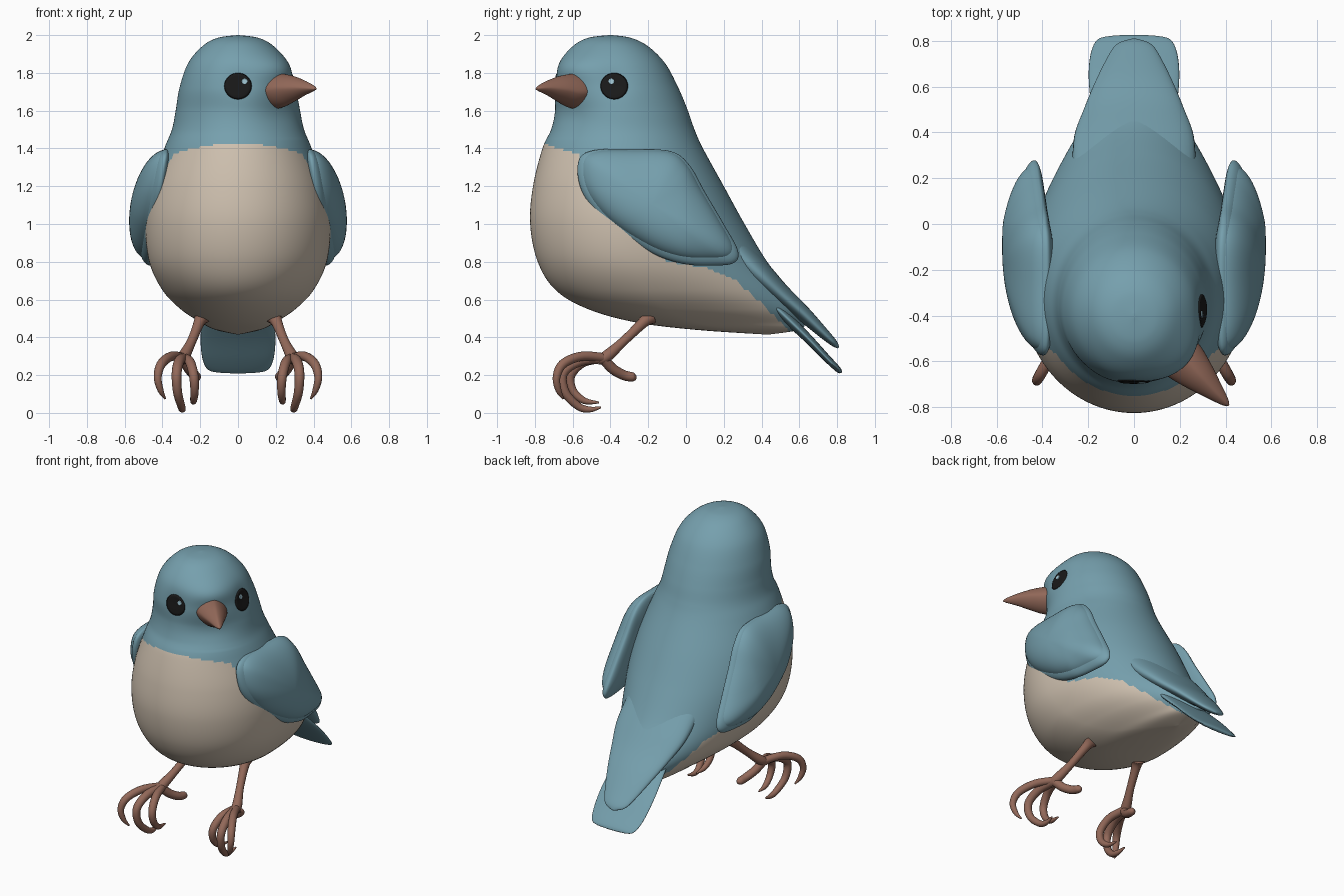
import bpy, bmesh, math
from mathutils import Vector
from mathutils.bvhtree import BVHTree

if "Cube" in bpy.data.objects:
    bpy.data.objects.remove(bpy.data.objects["Cube"], do_unlink=True)


def material(name, colour):
    mat = bpy.data.materials.new(name)
    mat.use_nodes = True
    mat.diffuse_color = (*colour, 1)
    for node in mat.node_tree.nodes:
        if node.type == "BSDF_PRINCIPLED":
            node.inputs["Base Color"].default_value = (*colour, 1)
            node.inputs["Roughness"].default_value = 0.7
    return mat


blue = material("feather blue", (0.18, 0.35, 0.42))
cream = material("belly cream", (0.62, 0.53, 0.43))
brown = material("beak brown", (0.29, 0.14, 0.10))
black = material("eye black", (0.01, 0.01, 0.01))
glint = material("eye glint", (0.35, 0.56, 0.65))


def smooth(rows, steps, closed=False):
    """Run a smooth curve through rows of numbers."""
    pts = [Vector(r) for r in rows]
    count = len(pts)
    spans = count if closed else count - 1
    pick = (lambda i: pts[i % count]) if closed else (lambda i: pts[max(0, min(count - 1, i))])
    out = []
    for i in range(spans):
        a, b, c, d = (pick(i + k) for k in (-1, 0, 1, 2))
        for s in range(steps):
            t = s / steps
            out.append((b * 2 + (c - a) * t + (a * 2 - b * 5 + c * 4 - d) * t * t
                        + (b * 3 - a - c * 3 + d) * t * t * t) * 0.5)
    if not closed:
        out.append(pts[-1])
    return out


def skin(name, rings, mats):
    """Join closed rings of points into a smooth, capped surface."""
    n = len(rings[0])
    verts = [p for ring in rings for p in ring]
    faces = [(i * n + j, i * n + (j + 1) % n, (i + 1) * n + (j + 1) % n, (i + 1) * n + j)
             for i in range(len(rings) - 1) for j in range(n)]
    faces += [tuple(range(n)), tuple(range(len(verts) - n, len(verts)))]
    mesh = bpy.data.meshes.new(name)
    mesh.from_pydata(verts, [], faces)
    bm = bmesh.new()
    bm.from_mesh(mesh)
    bmesh.ops.recalc_face_normals(bm, faces=bm.faces)
    bm.to_mesh(mesh)
    bm.free()
    for mat in mats:
        mesh.materials.append(mat)
    for poly in mesh.polygons:
        poly.use_smooth = True
    obj = bpy.data.objects.new(name, mesh)
    bpy.context.collection.objects.link(obj)
    return obj


def sweep(name, rows, mat, steps=6, sides=20, power=1.0):
    """Sweep an oval along a path; rows are x, y, z, half width, half thickness."""
    path = smooth(rows, steps)
    rings = []
    for i, p in enumerate(path):
        along = (path[min(i + 1, len(path) - 1)].xyz - path[max(i - 1, 0)].xyz).normalized()
        side = (Vector((1, 0, 0)) - along * along.x).normalized()
        up = along.cross(side)
        ring = []
        for k in range(sides):
            a = math.tau * k / sides
            c, s = math.cos(a), math.sin(a)
            ring.append(p.xyz + side * math.copysign(abs(c) ** power, c) * max(p[3], 0.002)
                        + up * math.copysign(abs(s) ** power, s) * max(p[4], 0.002))
        rings.append(ring)
    return skin(name, rings, [mat])


def bump(distance, size):
    return math.exp(-(distance / size) ** 2)


# Body and head: level sections of height, front, middle, back, half width
sections = [
    (2.0, -.41, -.40, -.39, .005), (1.985, -.52, -.40, -.29, .11), (1.94, -.60, -.39, -.20, .19),
    (1.85, -.67, -.385, -.11, .265), (1.72, -.70, -.375, -.04, .31), (1.6, -.695, -.36, .01, .33),
    (1.5, -.715, -.35, .045, .35), (1.4, -.76, -.34, .09, .39), (1.2, -.81, -.32, .20, .46),
    (1.0, -.825, -.30, .31, .49), (.8, -.785, -.27, .43, .47), (.65, -.69, -.2, .55, .40),
    (.55, -.52, -.1, .62, .305), (.48, -.27, .05, .63, .2), (.44, .05, .25, .6, .12),
    (.415, .42, .43, .44, .005)]
head = Vector((0, -.38, 0))
facing = Vector((1, -1, 0)).normalized()
rings = []
for z, front, middle, back, width in smooth(sections, 12):
    ring = []
    for k in range(160):
        a = math.tau * k / 160
        c, s = math.cos(a), math.sin(a)
        p = Vector((width * c, middle + s * (back - middle if s > 0 else middle - front), z))
        # Brow above the beak, hollows at the eyes and chin
        flat = (p - head) * Vector((1, 1, 0)).length / Vector((1, 1, 0)).length
        flat.z = 0
        if z > 1.45 and flat.length > 0.02:
            out = flat.normalized()
            turn = out.angle(facing)
            p += out * 0.035 * bump(turn, 0.5) * bump(z - 1.83, 0.08)
            p -= out * 0.012 * bump(turn - math.pi / 4, 0.25) * bump(z - 1.74, 0.08)
            p -= out * 0.015 * bump(turn, 0.5) * bump(z - 1.57, 0.08)
        ring.append(p)
    rings.append(ring)
body = skin("body", rings, [blue, cream])

# Cream belly below a line that drops behind the wing
belly_line = [(-.9, 1.43), (-.74, 1.42), (-.57, 1.37), (-.48, 1.2), (-.1, .80), (.1, .77),
              (.25, .71), (.4, .58), (.55, .43), (.9, .1)]
for poly in body.data.polygons:
    y, z = poly.center.y, poly.center.z
    for (y0, z0), (y1, z1) in zip(belly_line, belly_line[1:]):
        if y0 <= y < y1 and z < z0 + (z1 - z0) * (y - y0) / (y1 - y0):
            poly.material_index = 1

# Eyes: thin plates laid on the head
surface = BVHTree.FromPolygons([v.co for v in body.data.vertices],
                               [tuple(f.vertices) for f in body.data.polygons])


def plate(name, out, toward, shift, height, radius, lift, mat):
    rings = []
    for k in range(9):
        r = radius * max(1 - k / 8, 0.02)
        ring = []
        for j in range(40):
            a = math.tau * j / 40
            start = head + out + toward * (shift + r * math.cos(a))
            start.z = height + r * 0.96 * math.sin(a)
            hit = surface.ray_cast(start, -out)[0]
            ring.append(hit + out * (lift if k else 0))
        rings.append(ring)
    skin(name, rings, [mat])


forward, left = Vector((0, -1, 0)), Vector((1, 0, 0))
for label, out, toward, shift in (("right", forward, left, .035), ("left", left, forward, .015)):
    plate(label + "_eye", out, toward, 0, 1.73, .073, .005, black)
    plate(label + "_eye_glint", out, toward, shift, 1.755, .017, .009, glint)

# Beak: slightly diamond shaped, pointing where the head faces
beak_rows = [(.22, 1.70, .10, .09), (.31, 1.705, .098, .092), (.40, 1.715, .075, .072),
             (.49, 1.72, .045, .042), (.56, 1.718, .02, .017), (.585, 1.715, .004, .004)]
sweep("beak", [(*(head + facing * d).xy, z, w, t) for d, z, w, t in beak_rows], brown,
      sides=32, power=1.25)

# Tail: rounded upper cover above a wider lower fan
sweep("upper_tail", [(0, .22, .89, .27, .10), (0, .38, .74, .262, .075), (0, .50, .63, .22, .055),
                     (0, .62, .525, .17, .042), (0, .73, .42, .115, .028),
                     (0, .785, .368, .075, .018), (0, .808, .345, .01, .005)], blue, sides=40)
sweep("lower_tail", [(0, .35, .68, .16, .03), (0, .50, .535, .185, .03), (0, .64, .40, .198, .024),
                     (0, .74, .295, .19, .02), (0, .80, .235, .165, .016),
                     (0, .818, .217, .12, .01), (0, .822, .212, .03, .004)], blue, sides=40)

# Wings: puffed leaf shapes, with a thin flight feather layer and a fuller cover
wing_outline = [(-.57, 1.33), (-.49, 1.39), (-.28, 1.395), (-.08, 1.385), (.02, 1.31), (.10, 1.17),
                (.20, 1.0), (.275, .86), (.255, .795), (.15, .78), (-.02, .79), (-.20, .855),
                (-.42, 1.0), (-.55, 1.17)]
centre = Vector((-.18, 1.09))


def wing(name, side, scale, raise_by, outer, inner):
    outline = smooth(wing_outline, 6, closed=True)
    rings = []
    for k in range(33):
        t = math.pi * (0.005 + 0.99 * k / 32)
        r, h = math.sin(t) * scale, math.cos(t)
        ring = []
        for p in outline:
            y, z = centre + (p - centre) * r
            z += raise_by
            x = .38 + (1.4 - z) * .15 - .03 * max(y, 0) / .28
            ring.append(Vector((side * (x + h * (outer if h > 0 else inner)), y, z)))
        rings.append(ring)
    skin(name, rings, [blue])


# Legs and curled toes: paths for the left side, mirrored for the right
leg = [(.19, -.19, .51, .045), (.205, -.225, .48, .03), (.245, -.33, .38, .025),
       (.285, -.42, .30, .032), (.29, -.47, .28, .025)]
toes = {
    "outer_toe": [(.285, -.42, .29, .025), (.35, -.55, .30, .025), (.405, -.65, .26, .025),
                  (.425, -.685, .19, .021), (.41, -.675, .12, .016), (.385, -.65, .075, .005)],
    "middle_toe": [(.285, -.42, .29, .028), (.31, -.56, .275, .028), (.325, -.65, .21, .026),
                   (.32, -.64, .11, .024), (.30, -.57, .035, .021), (.295, -.51, .018, .016),
                   (.30, -.45, .03, .005)],
    "inner_toe": [(.285, -.42, .29, .025), (.255, -.54, .27, .026), (.235, -.61, .20, .025),
                  (.23, -.60, .12, .022), (.235, -.54, .065, .018), (.24, -.46, .055, .005)],
    "hind_toe": [(.29, -.44, .29, .028), (.26, -.39, .235, .028), (.23, -.33, .20, .027),
                 (.22, -.28, .19, .024), (.22, -.262, .19, .008)]}
for label, side in (("left", 1), ("right", -1)):
    wing(label + "_wing_feathers", side, 1.0, 0, .09, .06)
    wing(label + "_wing_cover", side, .95, .012, .145, .05)
    for part, rows in {"leg": leg, **toes}.items():
        sweep(label + "_" + part, [(side * x, y, z, r, r) for x, y, z, r in rows], brown, sides=14)
